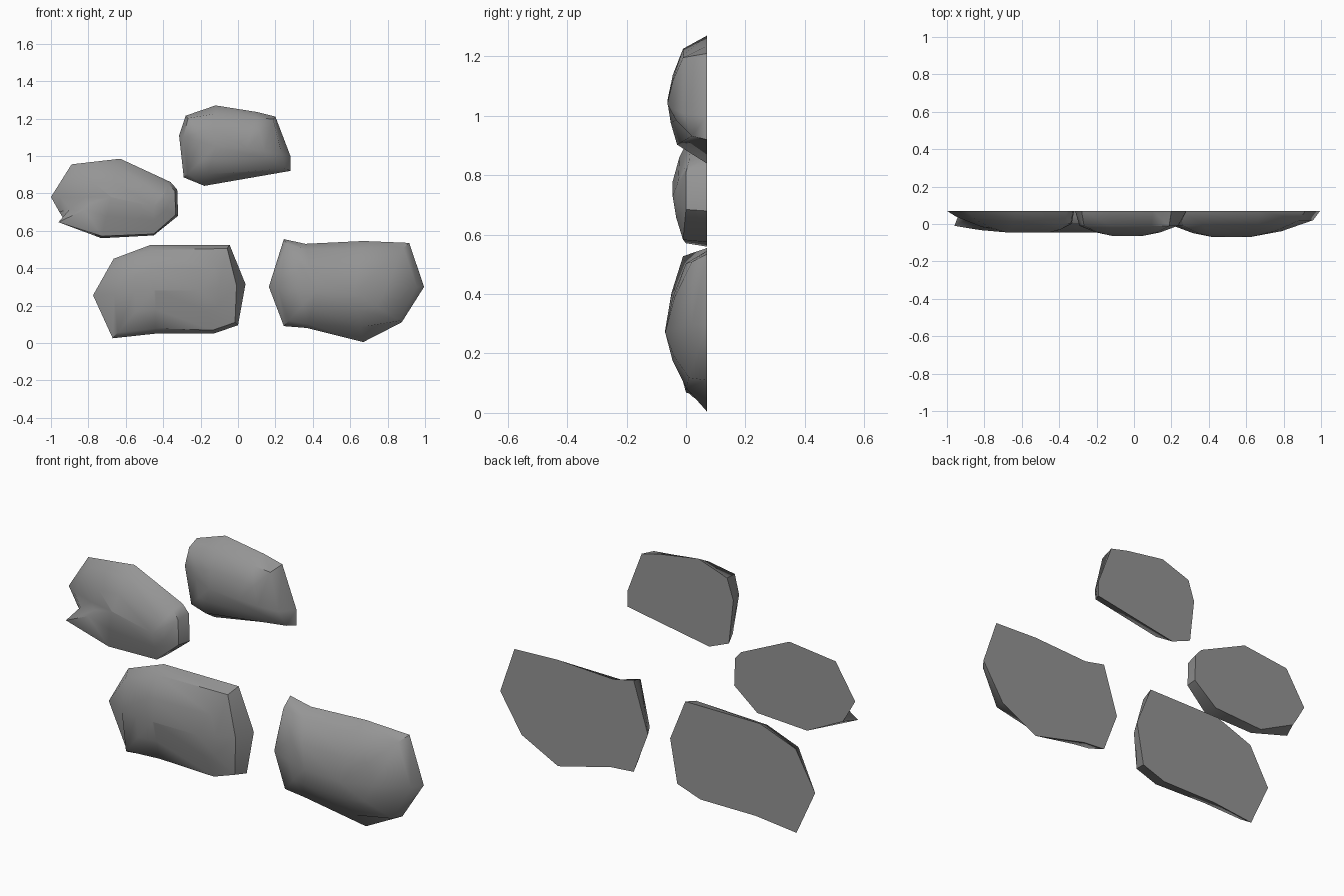
import bpy
import bmesh
import math
from mathutils import Vector

if "Cube" in bpy.data.objects:
    bpy.data.objects.remove(bpy.data.objects["Cube"], do_unlink=True)

BACK = 0.07

# One grey stone material
stone = bpy.data.materials.new("stone grey")
stone.use_nodes = True
grey = (0.3, 0.3, 0.3, 1)
stone.diffuse_color = grey
stone.node_tree.nodes["Principled BSDF"].inputs["Base Color"].default_value = grey


def nearest_on_crest(point, start, end):
    """Closest point to a rim corner along the stone's front crest."""
    along = end - start
    amount = (point - start).dot(along) / along.length_squared
    return start + along * min(max(amount, 0), 1)


def build_stone(name, outline, crest, peak):
    """Flat-backed stone: outline corners (x, z, rim inset, rim depth) rise to a crest."""
    start, end = Vector(crest[0]), Vector(crest[1])
    bm = bmesh.new()
    rings = [[], [], [], []]
    for x, z, inset, depth in outline:
        corner = Vector((x, z))
        target = nearest_on_crest(corner, start, end)
        rim = corner.lerp(target, inset)
        shoulder = rim.lerp(target, 0.5)
        shoulder_depth = depth + (peak - depth) * 0.65
        levels = ((corner, BACK), (rim, depth), (shoulder, shoulder_depth), (target, peak))
        for ring, (flat, y) in zip(rings, levels):
            ring.append(bm.verts.new((flat.x, y, flat.y)))
    bm.faces.new(rings[0])
    count = len(outline)
    for outer, inner in zip(rings, rings[1:]):
        for i in range(count):
            j = (i + 1) % count
            bm.faces.new((outer[i], outer[j], inner[j], inner[i]))
    # Close the crest by welding the corners that share a point
    bmesh.ops.remove_doubles(bm, verts=bm.verts, dist=0.002)
    crest_edges = [e for e in bm.edges if e.is_boundary]
    if crest_edges:
        bmesh.ops.holes_fill(bm, edges=crest_edges, sides=0)
    bmesh.ops.recalc_face_normals(bm, faces=bm.faces)
    mesh = bpy.data.meshes.new(name)
    bm.to_mesh(mesh)
    bm.free()
    mesh.materials.append(stone)
    obj = bpy.data.objects.new(name, mesh)
    bpy.context.collection.objects.link(obj)
    bpy.ops.object.select_all(action="DESELECT")
    obj.select_set(True)
    bpy.context.view_layer.objects.active = obj
    bpy.ops.object.shade_smooth_by_angle(angle=math.radians(50))


# Upper left stone, with a small chipped spur on its outer side
build_stone("upper_left_stone", [
    (-1, .78, .15, .04), (-.89, .955, .15, .03), (-.63, .985, .2, .02),
    (-.36, .86, .1, .01), (-.325, .82, .1, 0), (-.32, .68, .1, 0),
    (-.45, .575, .05, -.01), (-.73, .56, .05, 0), (-.93, .66, -.12, -.01),
    (-.955, .70, .2, .02),
], ((-.68, .78), (-.45, .73)), -.045)

# Top stone
build_stone("top_stone", [
    (-.28, 1.215, .08, -.01), (-.12, 1.27, .2, -.01), (.1, 1.235, .15, -.01),
    (.2, 1.21, .08, -.01), (.28, 1, .2, -.01), (.28, .92, .1, .02),
    (-.18, .84, .3, -.03), (-.29, .885, .12, .01), (-.315, 1.11, .12, -.01),
], ((-.12, 1.05), (.05, 1.04)), -.063)

# Lower left stone
build_stone("lower_left_stone", [
    (-.775, .255, .35, .01), (-.665, .45, .12, .01), (-.465, .525, .12, .01),
    (-.045, .525, .08, 0), (.04, .315, .2, -.01), (0, .095, .08, 0),
    (-.13, .05, .08, 0), (-.44, .05, .12, 0), (-.67, .025, .12, .02),
], ((-.45, .28), (-.2, .28)), -.045)

# Lower right stone
build_stone("lower_right_stone", [
    (.165, .3, .18, -.01), (.245, .555, .1, -.01), (.36, .53, .12, 0),
    (.67, .545, .15, 0), (.915, .535, .1, .02), (.995, .3, .1, .02),
    (.875, .11, .05, .01), (.67, .005, .3, 0), (.37, .08, .1, 0),
    (.245, .09, .15, -.01),
], ((.42, .28), (.62, .27)), -.07)
